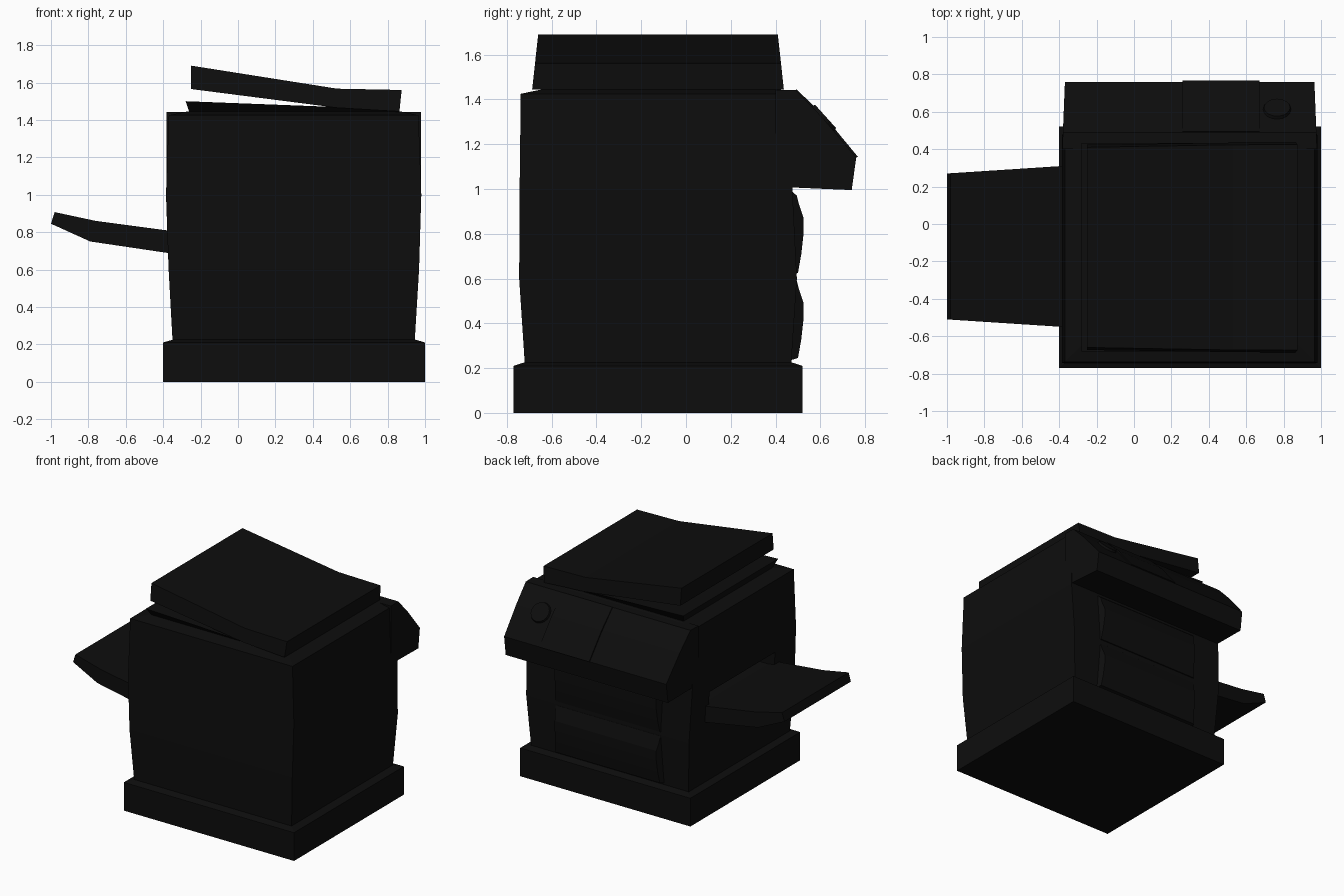
import bpy, bmesh, math
from mathutils import Matrix

if "Cube" in bpy.data.objects:
    bpy.data.objects.remove(bpy.data.objects["Cube"])

mat = bpy.data.materials.new("black_plastic")
mat.diffuse_color = (0.004, 0.004, 0.004, 1)
mat.use_nodes = True
mat.node_tree.nodes["Principled BSDF"].inputs["Base Color"].default_value = mat.diffuse_color


def finish(name, bm):
    bmesh.ops.recalc_face_normals(bm, faces=bm.faces)
    me = bpy.data.meshes.new(name)
    bm.to_mesh(me)
    bm.free()
    ob = bpy.data.objects.new(name, me)
    me.materials.append(mat)
    bpy.context.collection.objects.link(ob)
    return ob


def skin(name, rings):
    """Join equal-length rings of points and cap both ends."""
    bm = bmesh.new()
    vs = [[bm.verts.new(p) for p in r] for r in rings]
    n = len(vs[0])
    for a, b in zip(vs, vs[1:]):
        for i in range(n):
            bm.faces.new((a[i], a[(i + 1) % n], b[(i + 1) % n], b[i]))
    bm.faces.new(vs[0])
    bm.faces.new(vs[-1])
    return finish(name, bm)


def stack(name, sections):
    """Rectangular sections (z, x0, x1, y0, y1) stacked upward."""
    return skin(name, [[(x0, y0, z), (x1, y0, z), (x1, y1, z), (x0, y1, z)]
                       for z, x0, x1, y0, y1 in sections])


def prism_y(name, profile, span):
    """x-z profile extruded along y; span(x, z) gives both y limits."""
    return skin(name, [[(x, span(x, z)[k], z) for x, z in profile] for k in (0, 1)])


def prism_x(name, profile, span):
    """y-z profile extruded along x; span(y, z) gives both x limits."""
    return skin(name, [[(span(y, z)[k], y, z) for y, z in profile] for k in (0, 1)])


# Plinth
stack("base_plinth", [(0, -.40, 1.0, -.77, .52), (.21, -.40, 1.0, -.77, .52),
                      (.226, -.345, .945, -.72, .47)])

# Bulging cabinet with chamfered top
body = stack("cabinet", [(.22, -.35, .945, -.72, .47), (.60, -.371, .968, -.745, .495),
                         (1.0, -.385, .98, -.743, .475), (1.425, -.37, .965, -.738, .47),
                         (1.445, -.27, .87, -.64, .42)])

# Output slot above the side tray
cutter = stack("slot_cutter", [(.80, -.6, -.25, -.50, .27), (.90, -.6, -.25, -.50, .27)])
cutter.hide_render = True
cutter.hide_set(True)
cut = body.modifiers.new("slot", 'BOOLEAN')
cut.operation = 'DIFFERENCE'
cut.solver = 'EXACT'
cut.object = cutter

# Overhanging control console
prism_x("control_console",
        [(.40, 1.01), (.74, .995), (.76, 1.14), (.61, 1.318), (.49, 1.442), (.40, 1.442)],
        lambda y, z: (-.383 + .04 * max(0, y - .42), .978 - .04 * max(0, y - .42)))

# Raised display plate on the slope
prism_x("display_plate",
        [(.485, 1.435), (.735, 1.13), (.768, 1.143), (.622, 1.32), (.494, 1.445)],
        lambda y, z: (.26, .67))

# Round start button
bm = bmesh.new()
bmesh.ops.create_cone(bm, cap_ends=True, segments=16, radius1=.08, radius2=.07, depth=.03,
                      matrix=Matrix.Translation((.765, .612, 1.314))
                      @ Matrix.Rotation(math.radians(-48), 4, 'X'))
finish("start_button", bm)

# Two bulging paper drawers
for name, z in (("lower_drawer", .23), ("upper_drawer", .61)):
    h = .40
    prism_x(name, [(.45, z), (.50, z + .015), (.515, z + .10), (.525, z + .19), (.525, z + .26),
                   (.505, z + .32), (.495, z + .36), (.45, z + h)],
            lambda y, z: (-.15 + .5 * (y - .47), .74 - .5 * (y - .47)))

# Side output tray
prism_y("output_tray",
        [(-.33, .80), (-.385, .81), (-.76, .86), (-.98, .907), (-1.0, .845), (-.79, .75),
         (-.385, .69), (-.33, .685)],
        lambda x, z: (-.55 + .065 * (-.385 - x), .31 - .065 * (-.385 - x)))

# Scanner bed wedge
prism_y("scanner_bed",
        [(-.26, 1.44), (-.28, 1.50), (.55, 1.468), (.86, 1.46), (.86, 1.44)],
        lambda x, z: (-.64, .40) if z < 1.45 else (-.682, .432))

# Half-open lid, hinged toward the right
prism_y("lid",
        [(-.25, 1.69), (.53, 1.567), (.875, 1.56), (.863, 1.445), (.53, 1.465), (-.25, 1.565)],
        lambda x, z: (-.66 - .11 * (1.69 - z), .41 + .11 * (1.69 - z)))
